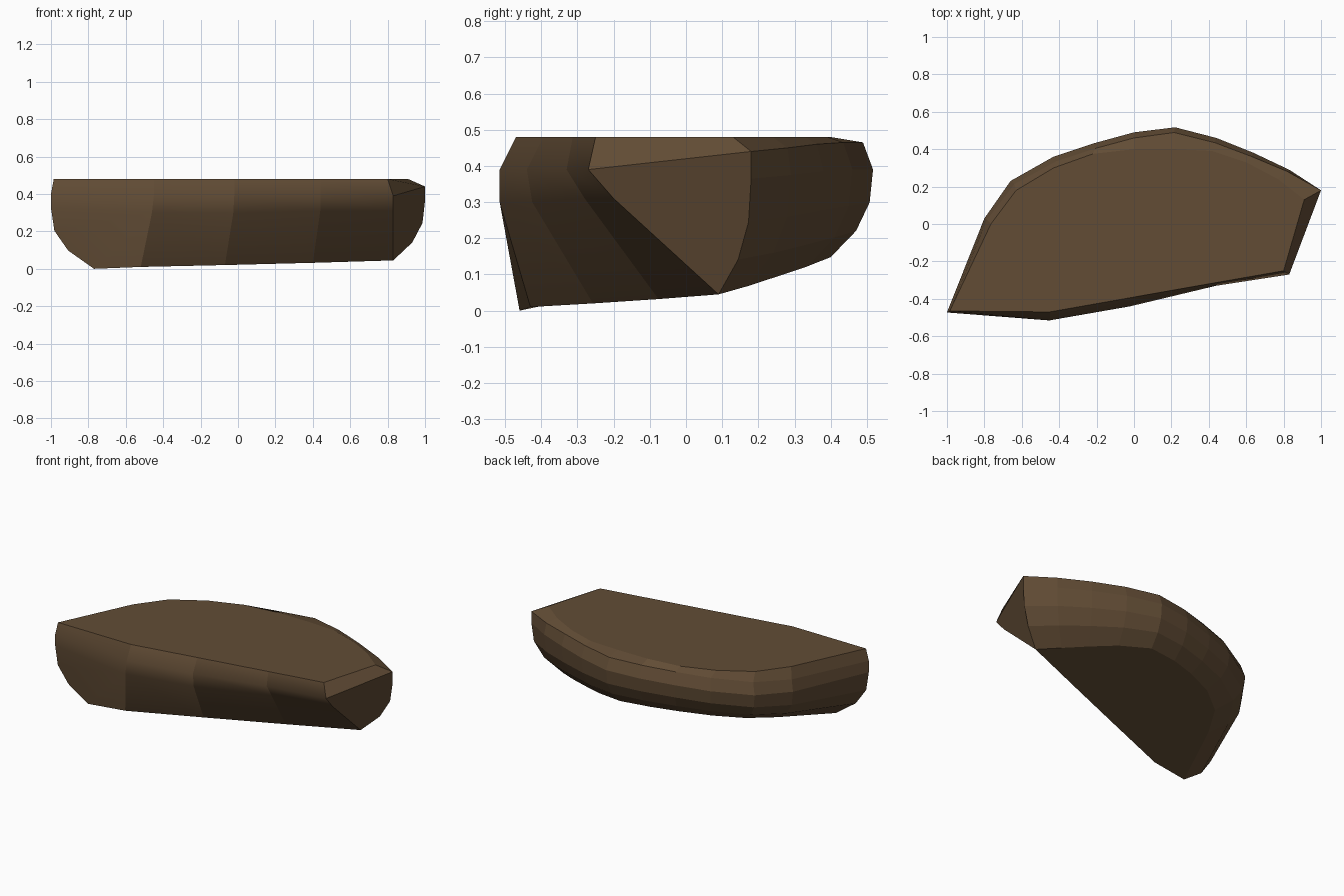
import bpy, bmesh, math
from mathutils import Vector

if "Cube" in bpy.data.objects:
    bpy.data.objects.remove(bpy.data.objects["Cube"])

# Outlines of the curved back wall, left tip to right tip
top_rim = [(-.985, -.465), (-.765, 0), (-.63, .18), (-.43, .30), (-.22, .375), (0, .40),
           (.22, .40), (.42, .39), (.60, .33), (.77, .24), (.91, .13)]
widest = [(-1, -.473), (-.80, .03), (-.66, .23), (-.43, .36), (-.22, .43), (0, .49),
          (.22, .517), (.44, .46), (.64, .38), (.83, .29), (1, .18)]
base_rim = [(-.77, -.46), (-.62, -.06), (-.52, .12), (-.36, .24), (-.17, .32), (0, .37),
            (.20, .40), (.40, .335), (.56, .25), (.70, .17), (.83, .09)]
rim_z = [.40, .41, .425, .44, .45, .46, .465, .465, .46, .45, .44]

# Front wall columns, top to bottom
front = [[(-.45, -.47, .48), (-.45, -.515, .39), (-.46, -.515, .30), (-.52, -.43, .01)],
         [(-.02, -.394, .48), (-.02, -.44, .39), (-.025, -.425, .30), (-.07, -.257, .02)],
         [(.44, -.313, .48), (.44, -.33, .39), (.44, -.28, .31), (.40, -.076, .032)],
         [(.80, -.25, .48), (.83, -.27, .39), (.83, -.20, .31)]]


def base_z(x, y):
    return max(0, .0687 - .0538 * x + .2328 * y - .003)


def back_column(i):
    """Rounded section from the top rim down to the tilted base."""
    o, b = Vector(widest[i]), Vector(base_rim[i])
    zb, z2 = base_z(*b), rim_z[i] - .075
    if i == 10:
        zb = .045
    col = [(*top_rim[i], .48), (*o.lerp(b, .25 * math.sin(math.pi * i / 10)), rim_z[i])]
    for inset, drop in ((0, 0), (.08, .375), (.4, .7), (1, 1)):
        col.append((*o.lerp(b, inset), z2 + (zb - z2) * drop))
    return col


bm = bmesh.new()
back = [[bm.verts.new(p) for p in back_column(i)] for i in range(11)]
cols = [[bm.verts.new(p) for p in c] for c in front]
cols[-1].append(back[-1][5])

# Rounded back wall
for a, b in zip(back, back[1:]):
    for k in range(5):
        bm.faces.new((a[k], a[k + 1], b[k + 1], b[k]))

# Front wall, smooth down each column
left, right = back[0], back[-1]
walls = []
for a, b in zip([left] + cols, cols):
    for k in range(2):
        walls.append(bm.faces.new((a[k], a[k + 1], b[k + 1], b[k])))
    walls.append(bm.faces.new(a[2:] + [b[3], b[2]]))
for f in walls:
    f.smooth = True

# Right end: bevel strip and cut face
c = cols[-1]
bm.faces.new((c[0], c[1], right[1], right[0]))
bm.faces.new(c[1:] + right[4:0:-1])

# Top and base
bm.faces.new([v[0] for v in back] + [v[0] for v in reversed(cols)])
bm.faces.new([v[5] for v in back] + [v[3] for v in reversed(cols[:-1])])
bmesh.ops.recalc_face_normals(bm, faces=bm.faces)

# Keep the seams between front columns crisp
for col in [left] + cols:
    for a, b in zip(col, col[1:]):
        e = bm.edges.get((a, b))
        if e:
            e.smooth = False
for f in walls:
    for e in f.edges:
        if any(not g.smooth for g in e.link_faces):
            e.smooth = False

mesh = bpy.data.meshes.new("rock_slab")
bm.to_mesh(mesh)
bm.free()
rock = bpy.data.objects.new("rock_slab", mesh)
bpy.context.collection.objects.link(rock)

mat = bpy.data.materials.new("brown_stone")
mat.diffuse_color = (.122, .073, .036, 1)
mat.use_nodes = True
mat.node_tree.nodes["Principled BSDF"].inputs["Base Color"].default_value = mat.diffuse_color
mesh.materials.append(mat)
